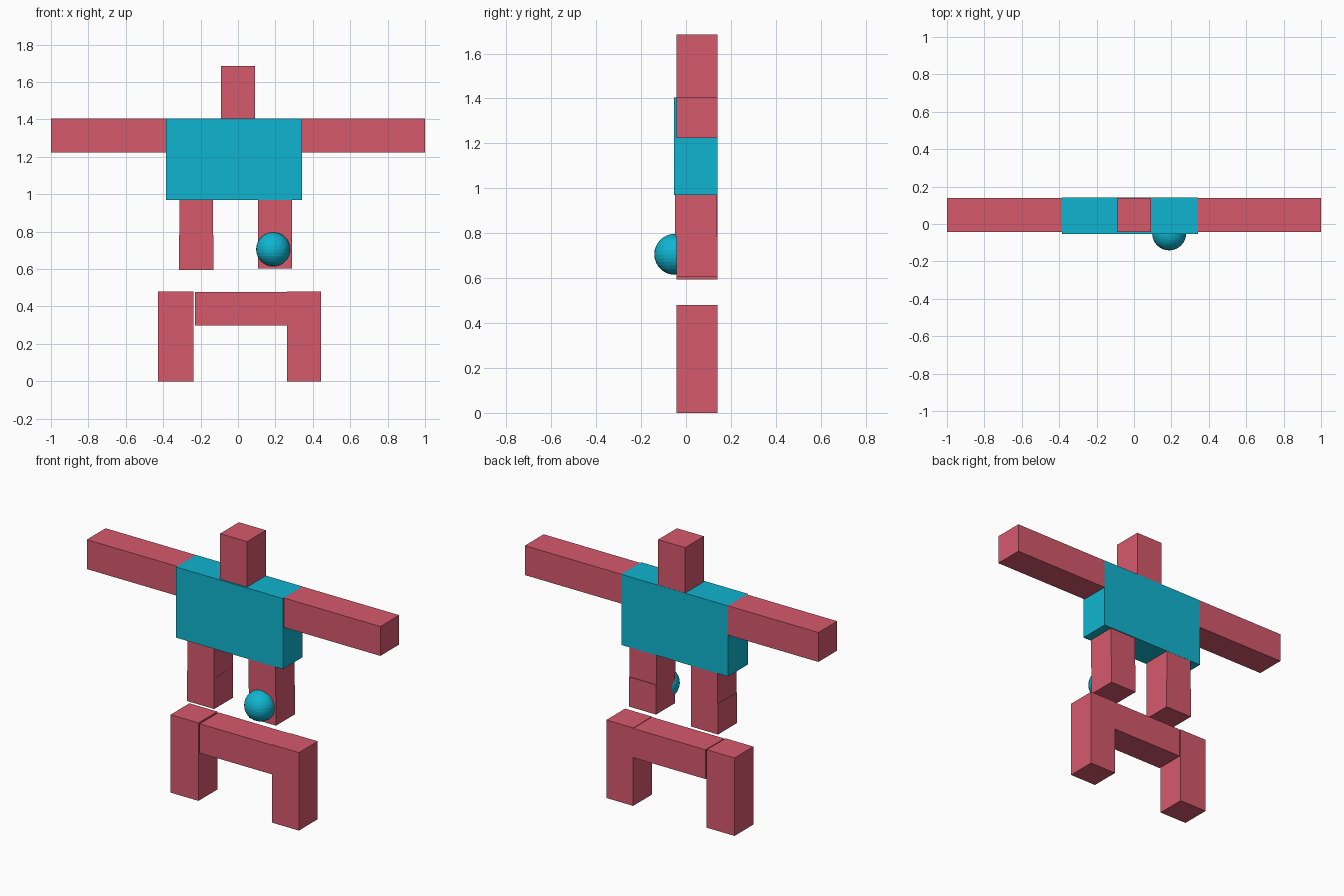
import bpy

if "Cube" in bpy.data.objects:
    bpy.data.objects.remove(bpy.data.objects["Cube"])


def material(name, color):
    m = bpy.data.materials.new(name)
    m.diffuse_color = (*color, 1)
    m.use_nodes = True
    m.node_tree.nodes["Principled BSDF"].inputs["Base Color"].default_value = m.diffuse_color
    return m


RED = material("red", (0.67, 0.10, 0.15))
CYAN = material("cyan", (0.005, 0.46, 0.63))
DEPTH = (-0.043, 0.14)


def box(name, x, z, y=DEPTH, mat=RED):
    """Axis-aligned block given by its (min, max) range on each axis."""
    ranges = (x, y, z)
    bpy.ops.mesh.primitive_cube_add(size=1, location=[(a + b) / 2 for a, b in ranges])
    ob = bpy.context.object
    ob.name = name
    ob.scale = [b - a for a, b in ranges]
    bpy.ops.object.transform_apply(location=False, rotation=False, scale=True)
    ob.data.materials.append(mat)


# Upper body
box("torso", (-0.385, 0.342), (0.97, 1.405), (-0.053, 0.141), CYAN)
box("head", (-0.092, 0.092), (1.405, 1.685))
box("left_arm", (-1.0, -0.385), (1.224, 1.405))
box("right_arm", (0.342, 1.0), (1.224, 1.405))

# Thighs, each of two stacked blocks
box("left_thigh_upper", (-0.313, -0.133), (0.782, 0.97))
box("left_thigh_lower", (-0.316, -0.132), (0.594, 0.782))
box("right_thigh_upper", (0.106, 0.289), (0.786, 0.97), (-0.048, 0.135))
box("right_thigh_lower", (0.106, 0.289), (0.604, 0.786))

# Lower frame: two shins joined by a crossbar
box("left_shin", (-0.429, -0.239), (0.0, 0.48))
box("right_shin", (0.262, 0.445), (0.0, 0.48))
box("crossbar", (-0.231, 0.262), (0.297, 0.477))

# Ball in front of the right thigh
bpy.ops.mesh.primitive_uv_sphere_add(segments=32, ring_count=16, radius=0.091,
                                     location=(0.188, -0.05, 0.706))
ball = bpy.context.object
ball.name = "ball"
ball.data.materials.append(CYAN)
